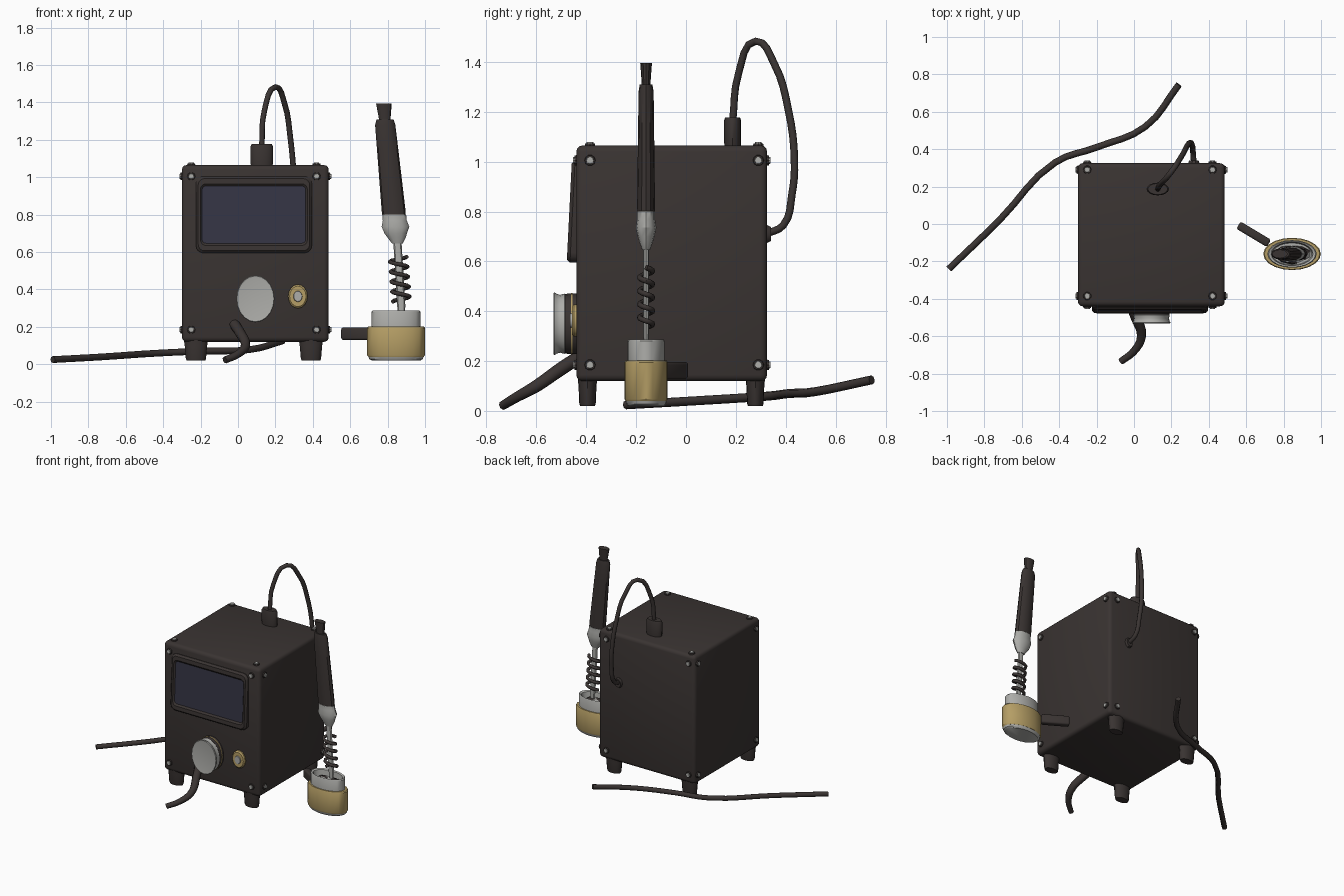
import bpy, bmesh, math, random
from mathutils import Vector

if "Cube" in bpy.data.objects:
    bpy.data.objects.remove(bpy.data.objects["Cube"])

random.seed(4)

def material(name, rgb):
    m = bpy.data.materials.new(name)
    m.diffuse_color = (*rgb, 1)
    m.use_nodes = True
    m.node_tree.nodes["Principled BSDF"].inputs["Base Color"].default_value = m.diffuse_color
    return m

DARK = material("dark casing", (0.042, 0.034, 0.032))
GLASS = material("screen blue", (0.035, 0.035, 0.058))
METAL = material("light metal", (0.42, 0.42, 0.40))
BRASS = material("brass", (0.46, 0.34, 0.13))

def finish(name, bm, mats, angle=35):
    bmesh.ops.recalc_face_normals(bm, faces=bm.faces)
    me = bpy.data.meshes.new(name)
    bm.to_mesh(me)
    bm.free()
    for m in mats:
        me.materials.append(m)
    ob = bpy.data.objects.new(name, me)
    bpy.context.collection.objects.link(ob)
    bpy.ops.object.select_all(action='DESELECT')
    ob.select_set(True)
    bpy.context.view_layer.objects.active = ob
    bpy.ops.object.shade_smooth_by_angle(angle=math.radians(angle))
    return ob

def ellipse(c, r1, r2, axis='z', n=16):
    """Ring of points around the given axis."""
    pts = []
    for i in range(n):
        a = 2 * math.pi * i / n
        u, v = r1 * math.cos(a), r2 * math.sin(a)
        off = {'z': (u, v, 0), 'y': (u, 0, v), 'x': (0, u, v)}[axis]
        pts.append(Vector(c) + Vector(off))
    return pts

def loft(name, rings, mats, cap_index=0, angle=35):
    """Skin consecutive rings and cap both ends; the last cap may differ in colour."""
    bm = bmesh.new()
    vs = [[bm.verts.new(p) for p in r] for r in rings]
    n = len(vs[0])
    for a, b in zip(vs, vs[1:]):
        for i in range(n):
            j = (i + 1) % n
            bm.faces.new((a[i], a[j], b[j], b[i]))
    bm.faces.new(vs[0])
    bm.faces.new(vs[-1]).material_index = cap_index
    return finish(name, bm, mats, angle)

def stack(name, rows, mat, axis='z', n=16, angle=35):
    """Rows of (x, y, z, r1, r2) lofted along an axis."""
    return loft(name, [ellipse(r[:3], r[3], r[4], axis, n) for r in rows], [mat], 0, angle)

def box(name, lo, hi, mat, bevel, rot=0):
    bm = bmesh.new()
    bmesh.ops.create_cube(bm, size=1)
    size = Vector(hi) - Vector(lo)
    for v in bm.verts:
        v.co = Vector([v.co[i] * size[i] for i in range(3)])
    bmesh.ops.bevel(bm, geom=bm.edges[:], offset=bevel, segments=3, profile=0.5, affect='EDGES')
    ob = finish(name, bm, [mat], 40)
    ob.location = (Vector(lo) + Vector(hi)) / 2
    ob.rotation_euler.z = rot
    return ob

def cable(name, pts, r, mat, smooth=True):
    """Round wire through (x, y, z[, radius factor]) points."""
    cu = bpy.data.curves.new(name, 'CURVE')
    cu.dimensions = '3D'
    cu.bevel_depth, cu.bevel_resolution, cu.use_fill_caps = r, 2, True
    cu.resolution_u = 4
    if smooth:
        sp = cu.splines.new('BEZIER')
        sp.bezier_points.add(len(pts) - 1)
        for b, p in zip(sp.bezier_points, pts):
            b.co = p[:3]
            b.radius = p[3] if len(p) > 3 else 1
            b.handle_left_type = b.handle_right_type = 'AUTO'
    else:
        sp = cu.splines.new('POLY')
        sp.points.add(len(pts) - 1)
        for b, p in zip(sp.points, pts):
            b.co = (*p[:3], 1)
    tmp = bpy.data.objects.new(name + "_path", cu)
    bpy.context.collection.objects.link(tmp)
    dg = bpy.context.evaluated_depsgraph_get()
    bm = bmesh.new()
    me = bpy.data.meshes.new_from_object(tmp.evaluated_get(dg))
    bm.from_mesh(me)
    bpy.data.objects.remove(tmp)
    bpy.data.meshes.remove(me)
    for f in bm.faces:
        f.material_index = 0
    return finish(name, bm, [mat], 50)

# Housing and feet
X0, X1, Y0, Y1, Z0, Z1 = -0.30, 0.485, -0.44, 0.325, 0.12, 1.065
box("housing", (X0, Y0, Z0), (X1, Y1, Z1), DARK, 0.025)
for sx, x in (("left", -0.225), ("right", 0.39)):
    for sy, y in (("front", -0.395), ("back", 0.278)):
        stack(f"{sy}_{sx}_foot", [(x, y, 0.02, 0.05, 0.03), (x, y, 0.03, 0.054, 0.033),
                                  (x, y, 0.10, 0.06, 0.036), (x, y, 0.14, 0.066, 0.04)], DARK)

# Corner screws: dark washer with a light head, on five sides
def screw(name, p, axis, d):
    k = 'xyz'.index(axis)
    step = Vector([d if i == k else 0 for i in range(3)])
    for part, r, a, b, m in (("washer", 0.024, -0.01, 0.008, DARK), ("head", 0.016, 0.0, 0.014, METAL)):
        q, s = Vector(p) + step * a, Vector(p) + step * b
        stack(f"{name}_{part}", [(*q, r, r), (*s, r * 0.85, r * 0.85)], m, axis, 10)

xs, ys, zs = (-0.25, 0.42), (-0.385, 0.29), (0.185, 1.005)
for i in (0, 1):
    for j in (0, 1):
        screw(f"front_screw_{i}{j}", (xs[i], Y0, zs[j]), 'y', -1)
        screw(f"back_screw_{i}{j}", (xs[i], Y1, zs[j]), 'y', 1)
        screw(f"top_screw_{i}{j}", (xs[i], ys[j], Z1), 'z', 1)
        screw(f"left_screw_{i}{j}", (X0, ys[i], zs[j]), 'x', -1)
        screw(f"right_screw_{i}{j}", (X1, ys[i], zs[j]), 'x', 1)

# Display bezel with recessed glass, leaning slightly
def rounded(y, w, h, r, cx=0.085, cz=0.80):
    pts = []
    for q, (sx, sz) in enumerate(((1, 1), (-1, 1), (-1, -1), (1, -1))):
        for k in range(5):
            a = math.pi / 2 * (q + k / 4)
            dz = sz * (h - r) + r * math.sin(a)
            pts.append((cx + sx * (w - r) + r * math.cos(a), y + 0.05 * dz, cz + dz))
    return pts

loft("display_bezel", [rounded(-0.42, 0.31, 0.205, 0.04), rounded(-0.455, 0.31, 0.205, 0.04),
                       rounded(-0.468, 0.298, 0.193, 0.035), rounded(-0.468, 0.286, 0.165, 0.03),
                       rounded(-0.458, 0.277, 0.153, 0.02)], [DARK, GLASS], 1)

# Dial and button
kx, kz = 0.093, 0.35
def dial(name, rows, mat, n=20):
    stack(name, [(kx, y, kz, 0.102 * s, 0.126 * s) for y, s in rows], mat, 'y', n)
dial("dial_base", [(-0.42, 0.97), (-0.455, 0.97), (-0.485, 0.95)], DARK)
dial("dial_trim", [(-0.456, 0.985), (-0.462, 0.985)], BRASS)
dial("dial_cap", [(-0.48, 0.90), (-0.487, 0.96), (-0.505, 0.92), (-0.518, 0.95),
                  (-0.527, 1.0), (-0.532, 0.97), (-0.530, 0.88)], METAL)
stack("button_ring", [(0.32, -0.43, 0.363, 0.052, 0.064), (0.32, -0.45, 0.363, 0.052, 0.064),
                      (0.32, -0.458, 0.363, 0.044, 0.055)], BRASS, 'y')
stack("button_centre", [(0.32, -0.45, 0.363, 0.026, 0.032), (0.32, -0.465, 0.363, 0.022, 0.027)], METAL, 'y')

# Cables
cable("front_lead", [(-0.02, -0.43, 0.215, 1.2), (0.01, -0.50, 0.17, 1.2), (0.04, -0.60, 0.10, 1.1),
                     (0.0, -0.68, 0.055, 0.9), (-0.07, -0.735, 0.022, 0.8)], 0.023, DARK)
cable("floor_lead", [(-0.99, -0.24, 0.025), (-0.72, 0.02, 0.04), (-0.42, 0.33, 0.06),
                     (-0.2, 0.41, 0.07), (0.06, 0.52, 0.078), (0.24, 0.745, 0.125)], 0.018, DARK)
stack("top_plug", [(0.127, 0.187, z, 0.06 * s, 0.034 * s) for z, s in
                   ((1.05, 0.95), (1.08, 1), (1.165, 1), (1.178, 0.88))], DARK)
cable("loop_lead", [(0.127, 0.187, 1.16), (0.14, 0.21, 1.35), (0.20, 0.28, 1.483), (0.25, 0.355, 1.39),
                    (0.28, 0.41, 1.21), (0.30, 0.435, 1.0), (0.31, 0.425, 0.87), (0.315, 0.39, 0.745),
                    (0.32, 0.32, 0.71)], 0.015, DARK)
stack("back_socket", [(0.32, 0.31, 0.71, 0.035, 0.045), (0.32, 0.34, 0.71, 0.025, 0.03)], DARK, 'y', 10)

# Hand tool: leaning axis, flattened in y
Y = -0.16
def tool(name, rows, mat, n=12):
    stack(name, [(x, Y, z, r, r * 0.56) for x, z, r in rows], mat, 'z', n)
tool("tool_tail", [(0.787, 1.28, 0.03), (0.784, 1.32, 0.032), (0.78, 1.395, 0.042)], DARK)
tool("tool_grip", [(0.835, 0.79, 0.062), (0.832, 0.82, 0.064), (0.80, 1.15, 0.057),
                   (0.787, 1.28, 0.054), (0.786, 1.31, 0.045)], DARK)
tool("tool_collar", [(0.852, 0.645, 0.028), (0.848, 0.68, 0.05), (0.843, 0.70, 0.06), (0.842, 0.735, 0.074),
                     (0.838, 0.77, 0.064), (0.835, 0.80, 0.064), (0.834, 0.81, 0.05)], METAL)
tool("tool_shaft", [(0.875, 0.20, 0.008), (0.873, 0.31, 0.022), (0.852, 0.66, 0.022)], METAL, 8)
coil = []
for i in range(46):
    t, a = i / 45, 2 * math.pi * i / 10
    coil.append((0.856 + 0.018 * t + 0.046 * math.cos(a), Y + 0.026 * math.sin(a), 0.575 - 0.24 * t))
cable("tool_spring", coil, 0.011, DARK, False)

# Stand cup with filling and bracket arm
cx = 0.845
def cup(name, rows, mat):
    stack(name, [(cx, Y, z, r, r * 0.56) for z, r in rows], mat, 'z', 20)
cup("cup_base", [(0.02, 0.13), (0.028, 0.143), (0.05, 0.15)], METAL)
cup("cup_band", [(0.04, 0.148), (0.048, 0.154), (0.195, 0.154), (0.202, 0.148)], BRASS)
cup("cup_rim", [(0.19, 0.132), (0.28, 0.132), (0.287, 0.126), (0.28, 0.112), (0.225, 0.105)], METAL)
bm = bmesh.new()
bmesh.ops.create_icosphere(bm, subdivisions=2, radius=1)
for v in bm.verts:
    s = random.uniform(0.75, 1.1)
    v.co = Vector((cx + 0.098 * v.co.x * s, Y + 0.054 * v.co.y * s, 0.23 + 0.04 * v.co.z * s))
for f in bm.faces:
    f.material_index = int(random.random() < 0.25)
finish("cup_filling", bm, [DARK, METAL], 10)
box("bracket_arm", (0.545, -0.0775, 0.13), (0.735, -0.0325, 0.197), DARK, 0.012, math.radians(-31))
